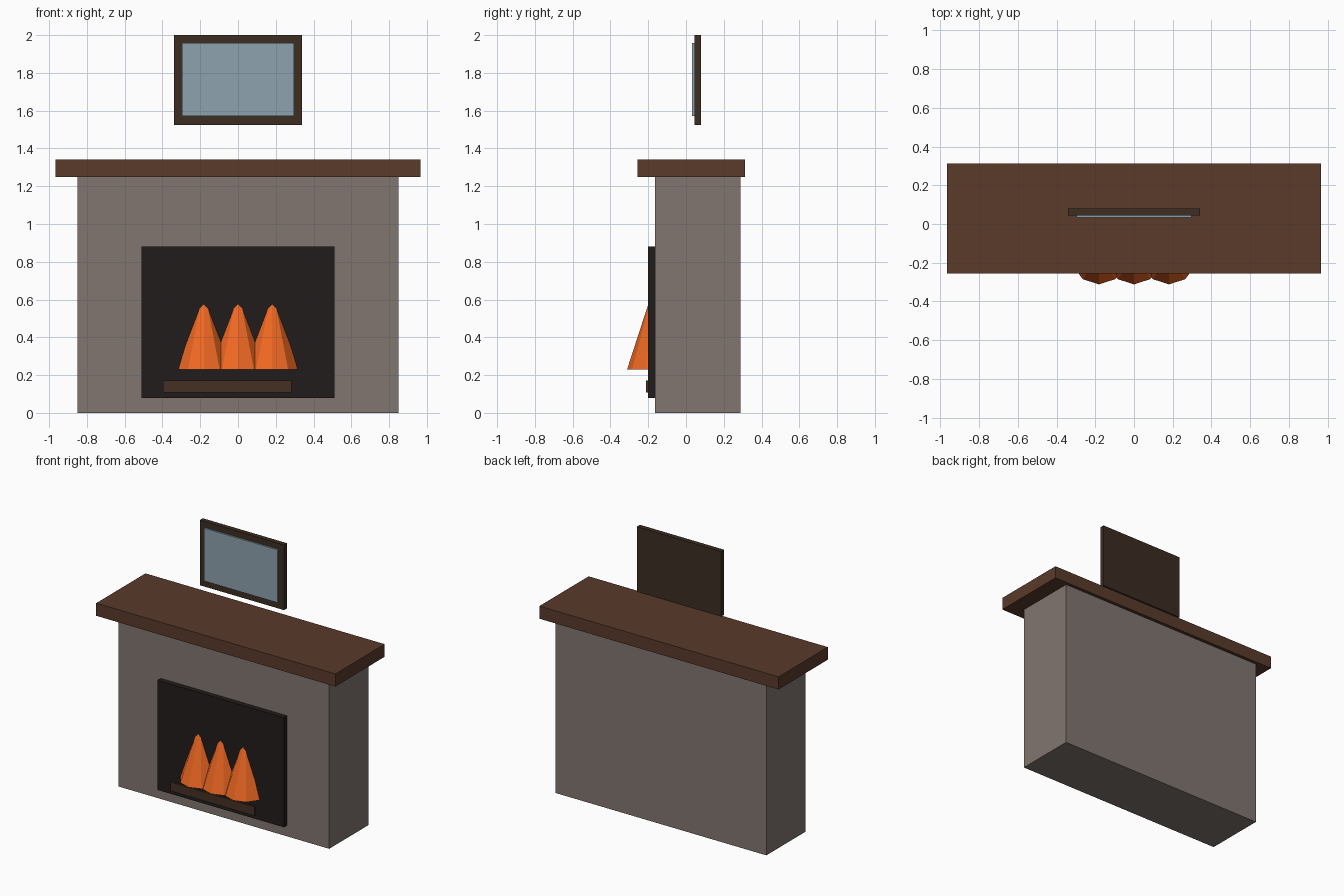
import bpy
import bmesh
from mathutils import Matrix, Vector

if "Cube" in bpy.data.objects:
    bpy.data.objects.remove(bpy.data.objects["Cube"])


def material(name, rgb):
    m = bpy.data.materials.new(name)
    m.diffuse_color = (*rgb, 1)
    m.use_nodes = True
    m.node_tree.nodes["Principled BSDF"].inputs["Base Color"].default_value = m.diffuse_color
    return m


def add_object(name, bm, mat):
    mesh = bpy.data.meshes.new(name)
    bm.to_mesh(mesh)
    bm.free()
    mesh.materials.append(mat)
    obj = bpy.data.objects.new(name, mesh)
    bpy.context.collection.objects.link(obj)
    return obj


def box(name, x, y, z, mat):
    """Box from (min, max) ranges on each axis."""
    lo, hi = Vector((x[0], y[0], z[0])), Vector((x[1], y[1], z[1]))
    bm = bmesh.new()
    bmesh.ops.create_cube(bm, size=1, matrix=Matrix.LocRotScale(None, None, hi - lo))
    obj = add_object(name, bm, mat)
    obj.location = (lo + hi) / 2
    return obj


def cone(name, x, y, z, radius, height, sides, mat):
    bm = bmesh.new()
    bmesh.ops.create_cone(bm, cap_ends=True, segments=sides, radius1=radius,
                          radius2=0, depth=height)
    obj = add_object(name, bm, mat)
    obj.location = (x, y, z + height / 2)
    return obj


stone = material("stone", (0.22, 0.18, 0.16))
wood = material("mantel_wood", (0.10, 0.043, 0.023))
soot = material("soot", (0.015, 0.012, 0.011))
bark = material("bark", (0.06, 0.03, 0.017))
fire = material("fire", (0.87, 0.14, 0.017))
dark_wood = material("frame_wood", (0.045, 0.026, 0.016))
glass = material("picture_blue", (0.27, 0.36, 0.43))

# Chimney body and mantel shelf
box("chimney_body", (-0.85, 0.85), (-0.163, 0.288), (0, 1.25), stone)
box("mantel_shelf", (-0.965, 0.965), (-0.256, 0.312), (1.25, 1.342), wood)

# Dark firebox panel with a log
box("firebox", (-0.51, 0.51), (-0.20, -0.10), (0.08, 0.88), soot)
box("log", (-0.397, 0.283), (-0.212, -0.12), (0.107, 0.172), bark)

# Three flames, half sunk into the firebox
for i in range(3):
    cone(f"flame_{i + 1}", (i - 1) * 0.181, -0.169, 0.23, 0.143, 0.44, 10, fire)

# Framed picture above the mantel
box("picture_frame", (-0.34, 0.34), (0.045, 0.08), (1.525, 2.0), dark_wood)
box("picture", (-0.296, 0.296), (0.033, 0.05), (1.572, 1.957), glass)
